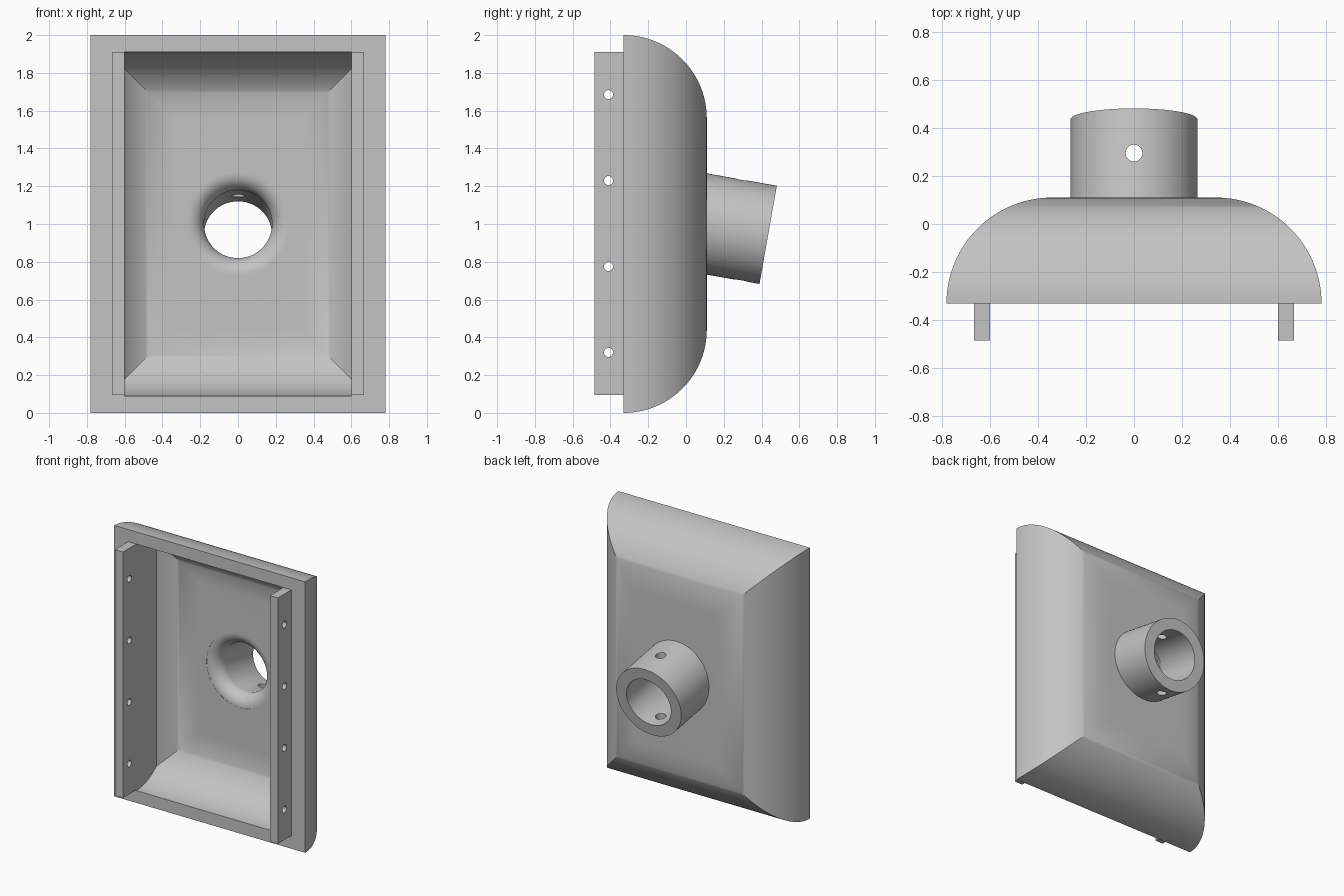
import bpy, bmesh, math
from mathutils import Matrix, Vector

cube = bpy.data.objects.get("Cube")
if cube:
    bpy.data.objects.remove(cube, do_unlink=True)

grey = bpy.data.materials.new("plain_grey")
grey.use_nodes = True
grey.diffuse_color = (0.55, 0.55, 0.55, 1)
grey.node_tree.nodes["Principled BSDF"].inputs["Base Color"].default_value = grey.diffuse_color

RIM_Y, ARC, WALL = -0.33, 0.44, 0.09      # rim plane, corner radius, wall thickness
HALF_X, MID_Z = 0.78, 1.0
TILT = math.radians(10)
NECK = Vector((0, 0.11, MID_Z))           # where the pipe leaves the back
AXIS = Vector((0, math.cos(TILT), -math.sin(TILT)))


def finish(name, bm):
    bmesh.ops.recalc_face_normals(bm, faces=bm.faces)
    mesh = bpy.data.meshes.new(name)
    bm.to_mesh(mesh)
    bm.free()
    obj = bpy.data.objects.new(name, mesh)
    bpy.context.collection.objects.link(obj)
    mesh.materials.append(grey)
    return obj


def loft(bm, rings):
    """Skin a list of vertex rings and cap both ends."""
    for a, b in zip(rings, rings[1:]):
        n = len(a)
        for i in range(n):
            bm.faces.new((a[i], a[(i + 1) % n], b[(i + 1) % n], b[i]))
    bm.faces.new(rings[0])
    bm.faces.new(rings[-1])


def domed_box(offset, front, steps=32):
    """Rectangular tray with quarter-round sides, shrunk by an offset."""
    bm = bmesh.new()
    r = ARC - offset
    profile = [(r, front)] if front < RIM_Y else []
    for i in range(steps + 1):
        a = math.pi / 2 * i / steps
        profile.append((r * math.cos(a), RIM_Y + r * math.sin(a)))
    rings = []
    for grow, y in profile:
        hx, hz = HALF_X - ARC + grow, MID_Z - ARC + grow
        rings.append([bm.verts.new((sx * hx, y, MID_Z + sz * hz))
                      for sx, sz in ((1, 1), (-1, 1), (-1, -1), (1, -1))])
    loft(bm, rings)
    return bm


def rod(name, start, direction, length, radius, sides=96):
    bm = bmesh.new()
    turn = direction.to_track_quat('Z', 'Y').to_matrix().to_4x4()
    bmesh.ops.create_cone(bm, cap_ends=True, segments=sides, radius1=radius,
                          radius2=radius, depth=length,
                          matrix=Matrix.Translation(start + direction * length / 2) @ turn)
    return finish(name, bm)


def combine(target, tool, operation):
    mod = target.modifiers.new(operation.lower(), 'BOOLEAN')
    mod.operation, mod.object, mod.solver = operation, tool, 'EXACT'
    bpy.context.view_layer.objects.active = target
    bpy.ops.object.modifier_apply(modifier=mod.name)
    bpy.data.objects.remove(tool, do_unlink=True)


def smooth(obj):
    bpy.ops.object.select_all(action='DESELECT')
    obj.select_set(True)
    bpy.context.view_layer.objects.active = obj
    bpy.ops.object.shade_smooth_by_angle(angle=math.radians(30))


# Domed housing with the angled pipe
housing = finish("housing", domed_box(0, RIM_Y))
start = NECK - AXIS * 0.08
end_length = 0.33 + 0.08
combine(housing, rod("pipe", start, AXIS, end_length, 0.264), 'UNION')

# Hollow inside, with flat side walls
bm = domed_box(WALL, RIM_Y - 0.1)
for side in (1, -1):
    bmesh.ops.bisect_plane(bm, geom=bm.verts[:] + bm.edges[:] + bm.faces[:], dist=1e-5,
                           plane_co=(side * 0.6, 0, 0), plane_no=(side, 0, 0),
                           clear_outer=True)
    bmesh.ops.holes_fill(bm, edges=[e for e in bm.edges if e.is_boundary])
combine(housing, finish("cavity", bm), 'DIFFERENCE')

# Rounded mouth leading into the bore
bm = bmesh.new()
curve = [(0.27, -0.1)]
for i in range(17):
    a = math.pi / 2 * (1 - i / 16)
    curve.append((0.27 - WALL * math.cos(a), 0.111 - WALL * math.sin(a)))
rings = [[bm.verts.new((r * math.cos(t), y, MID_Z + r * math.sin(t)))
          for t in (math.tau * k / 96 for k in range(96))] for r, y in curve]
loft(bm, rings)
combine(housing, finish("mouth", bm), 'DIFFERENCE')
combine(housing, rod("bore", NECK - AXIS * 0.03, AXIS, 1, 0.18), 'DIFFERENCE')

# Pin hole straight through the pipe
combine(housing, rod("pin_hole", Vector((0, 0.295, 0.4)), Vector((0, 0, 1)), 1.2, 0.035, 48),
        'DIFFERENCE')
smooth(housing)

# Mounting rails with a row of screw holes
for name, side in (("left_rail", 1), ("right_rail", -1)):
    bm = bmesh.new()
    bmesh.ops.create_cube(bm, size=1, matrix=Matrix.Translation((side * 0.633, -0.4075, 1.0025))
                          @ Matrix.Diagonal((0.066, 0.155, 1.815, 1)))
    rail = finish(name, bm)
    for k in range(4):
        hole = rod("screw_hole", Vector((0.5 * side, -0.41, 0.32 + 0.455 * k)),
                   Vector((side, 0, 0)), 0.3, 0.024, 32)
        combine(rail, hole, 'DIFFERENCE')
    smooth(rail)
